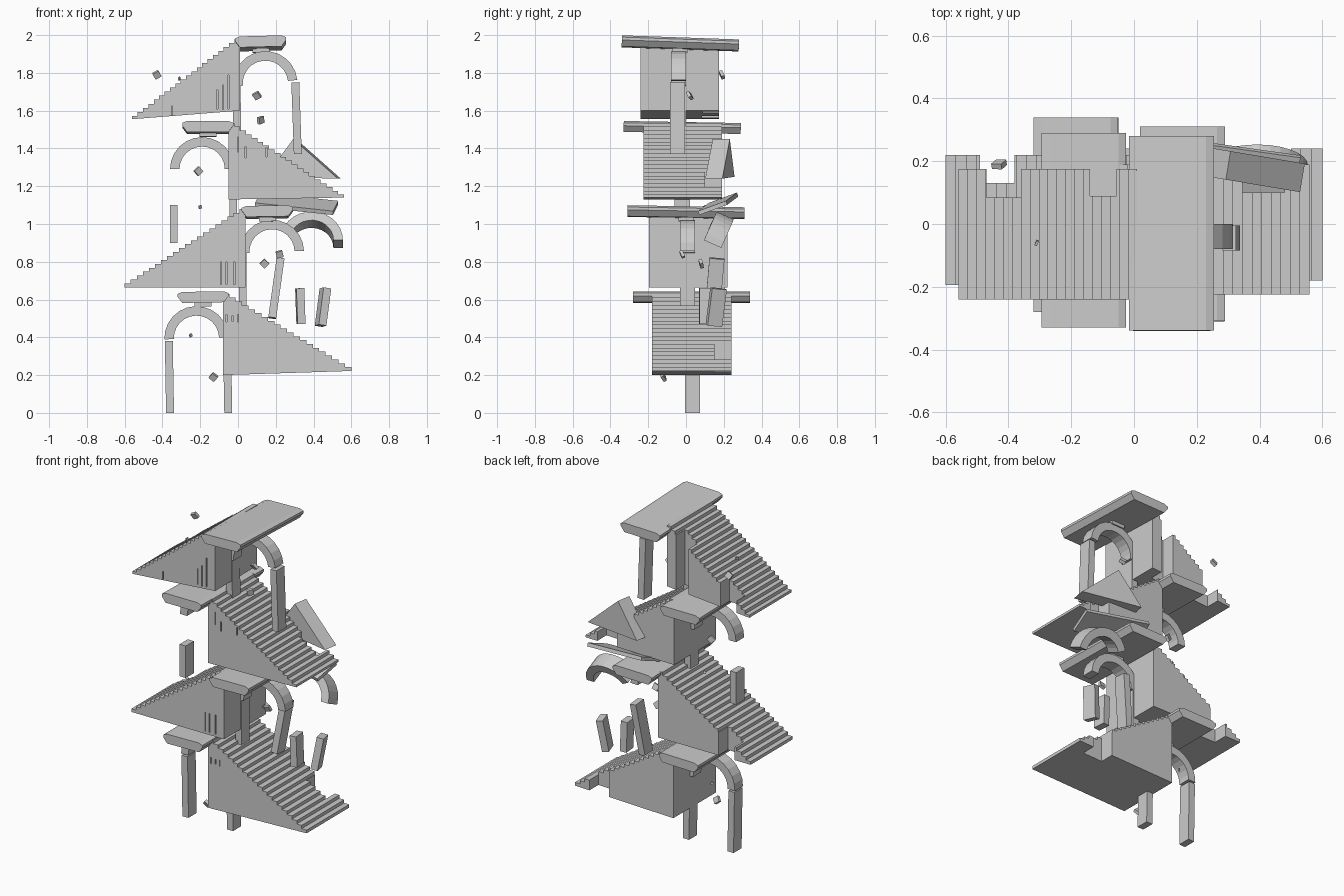
import bpy, bmesh, math
from mathutils import Euler, Vector, Matrix

if "Cube" in bpy.data.objects:
    bpy.data.objects.remove(bpy.data.objects["Cube"])


def extrude_profile(name, pts, y0, y1, loc=(0, 0, 0), rot=(0, 0, 0)):
    """Closed xz profile extruded along y."""
    bm = bmesh.new()
    face = bm.faces.new([bm.verts.new((x, y0, z)) for x, z in pts])
    geo = bmesh.ops.extrude_face_region(bm, geom=[face])["geom"]
    bmesh.ops.translate(bm, vec=(0, y1 - y0, 0),
                        verts=[g for g in geo if isinstance(g, bmesh.types.BMVert)])
    bmesh.ops.recalc_face_normals(bm, faces=bm.faces)
    me = bpy.data.meshes.new(name)
    bm.to_mesh(me)
    bm.free()
    ob = bpy.data.objects.new(name, me)
    ob.location = loc
    ob.rotation_euler = [math.radians(a) for a in rot]
    bpy.context.collection.objects.link(ob)
    return ob


def box(name, loc, size, rot=(0, 0, 0)):
    x, y, z = (s / 2 for s in size)
    return extrude_profile(name, [(-x, -z), (x, -z), (x, z), (-x, z)], -y, y, loc, rot)


def arch(name, loc, rot=(0, 0, 0), r_out=0.17, r_in=0.12, depth=0.08, sweep=180, n=12):
    a = [math.radians(90 - sweep / 2 + sweep * i / n) for i in range(n + 1)]
    pts = [(r_out * math.cos(t), r_out * math.sin(t)) for t in a]
    pts += [(r_in * math.cos(t), r_in * math.sin(t)) for t in reversed(a)]
    return extrude_profile(name, pts, -depth / 2, depth / 2, loc, rot)


def flight(name, xt, xl, bt, bl, top, low, y0, y1, notches, slits, n=20):
    """Stair wedge from tall end xt to low end xl, with broken back steps and front cracks."""
    pts = [(xt, bt)]
    for i in range(n):
        z = top + (low - top) * i / (n - 1)
        pts += [(xt + (xl - xt) * (i + k) / n, z) for k in (0, 1)]
    pts.append((xl, bl))
    ob = extrude_profile(name, pts, y0, y1)
    cuts = [box("cutter", ((a + b) / 2, yc + 0.25, top - 0.2), (b - a, 0.5, 1.2))
            for a, b, yc in notches]
    cuts += [box("cutter", (x, y0, z), (0.006, 0.04, h)) for x, z, h in slits]
    for c in cuts:
        m = ob.modifiers.new("break", 'BOOLEAN')
        m.operation, m.solver, m.object = 'DIFFERENCE', 'EXACT', c
    me = bpy.data.meshes.new_from_object(
        ob.evaluated_get(bpy.context.evaluated_depsgraph_get()))
    ob.modifiers.clear()
    ob.data = me
    for c in cuts:
        bpy.data.objects.remove(c)


# Stair flights, bottom to top
flight("stairs_1", -0.08, 0.6, 0.2, 0.222, 0.63, 0.242, -0.18, 0.24,
       [(0.365, 0.5, 0.15)], [(-0.06, 0.5, 0.04), (-0.03, 0.5, 0.03), (0, 0.5, 0.04)])
flight("stairs_2", 0.04, -0.6, 0.665, 0.665, 1.08, 0.685, -0.195, 0.22,
       [(-0.49, -0.38, 0.13)], [(-0.09, 0.74, 0.12), (-0.06, 0.74, 0.12), (-0.02, 0.74, 0.12)])
flight("stairs_3", -0.05, 0.56, 1.13, 1.14, 1.535, 1.155, -0.225, 0.19,
       [(0.345, 0.48, 0.1)], [(0, 1.42, 0.08), (0.04, 1.38, 0.06), (0.15, 1.38, 0.05)])
flight("stairs_4", 0.01, -0.56, 1.6, 1.555, 1.98, 1.572, -0.24, 0.175,
       [(-0.47, -0.36, 0.085), (-0.14, -0.055, 0.09)],
       [(-0.11, 1.66, 0.1), (-0.08, 1.67, 0.13), (-0.05, 1.7, 0.18), (-0.35, 1.6, 0.05)])

# Landings: long top slab over a wider shelf, with a small block on the arch crown
for i, (x, y, z, rx, ry) in enumerate([(-0.185, 0.03, 0.612, 0, -1), (0.155, 0, 1.062, -1, -1),
                                       (-0.16, -0.02, 1.51, -1, 0), (0.12, -0.03, 1.955, -2, -1.5)], 1):
    m = Matrix.Translation((x, y, z)) @ Euler((math.radians(rx), math.radians(ry), 0)).to_matrix().to_4x4()
    profile = [(-0.11, -0.028), (0.11, -0.028), (0.135, 0.005), (0.135, 0.02),
               (0.11, 0.03), (-0.11, 0.03), (-0.135, 0.02), (-0.135, 0.005)]
    ob = extrude_profile(f"landing_{i}", profile, -0.31, 0.31)
    ob.matrix_world = m
    box(f"landing_block_{i}", m @ Vector((0, 0, -0.036)), (0.09, 0.08, 0.025), (rx, ry, 0))

# Arches under the landings
arch("arch_1", (-0.22, 0.035, 0.395), (0, -2, 0))
arch("arch_2", (0.18, 0.008, 0.852), (0, -2, 0))
arch("arch_3", (-0.19, -0.02, 1.29), (0, 0, 0))
arch("arch_4", (0.145, -0.04, 1.745), (0, -6, 0))

# Pillars: centre, height, tilt
pillars = [((-0.363, 0.035, 0.19), 0.38, (0, -1, 0)), ((-0.055, 0.035, 0.195), 0.39, (0, -1, 0)),
           ((0.025, 0.008, 0.69), 0.33, (0, 0, 0)), ((0.203, 0.15, 0.66), 0.32, (-5, 8, 0)),
           ((-0.34, -0.02, 1.0), 0.2, (0, 0, 0)), ((-0.025, -0.02, 1.17), 0.26, (0, 0, 0)),
           ((0.31, -0.045, 1.56), 0.38, (0, -2, 0)), ((-0.005, -0.04, 1.56), 0.36, (0, -1, 0)),
           ((0.33, 0.11, 0.565), 0.19, (0, -2, 5)), ((0.45, 0.16, 0.56), 0.2, (-5, 9, 15))]
for i, (c, h, r) in enumerate(pillars, 1):
    box(f"pillar_{i}", c, (0.042, 0.08, h), r)

# Fallen fragments: stair wedge, slab, arch piece
extrude_profile("fallen_wedge", [(-0.16, -0.1), (0.23, -0.11), (-0.01, 0.1)],
                -0.046, 0.046, (0.31, 0.185, 1.35), (0, 0, -9.5))
box("fallen_slab", (0.31, 0.17, 1.107), (0.42, 0.16, 0.022), (20, 6, -8))
arch("fallen_arch", (0.39, 0.14, 0.895), (-25, 14, -6), depth=0.1, r_out=0.165, r_in=0.115, sweep=150)

# Small loose chips
chips = [(-0.43, 0.19, 1.79), (-0.31, -0.06, 1.77), (0.1, 0.02, 1.68), (0.12, -0.05, 1.55),
         (-0.21, 0.05, 1.28), (-0.2, 0.1, 1.09), (0.14, 0.08, 0.79), (0.22, -0.02, 0.84),
         (-0.13, -0.12, 0.19), (-0.25, 0.1, 0.41)]
for i, c in enumerate(chips, 1):
    s = 0.016 if i in (2, 6, 10) else 0.036
    box(f"chip_{i}", c, (s, s * 0.5, s), (37 * i % 60, 30 + 23 * i % 50, 41 * i % 90))
